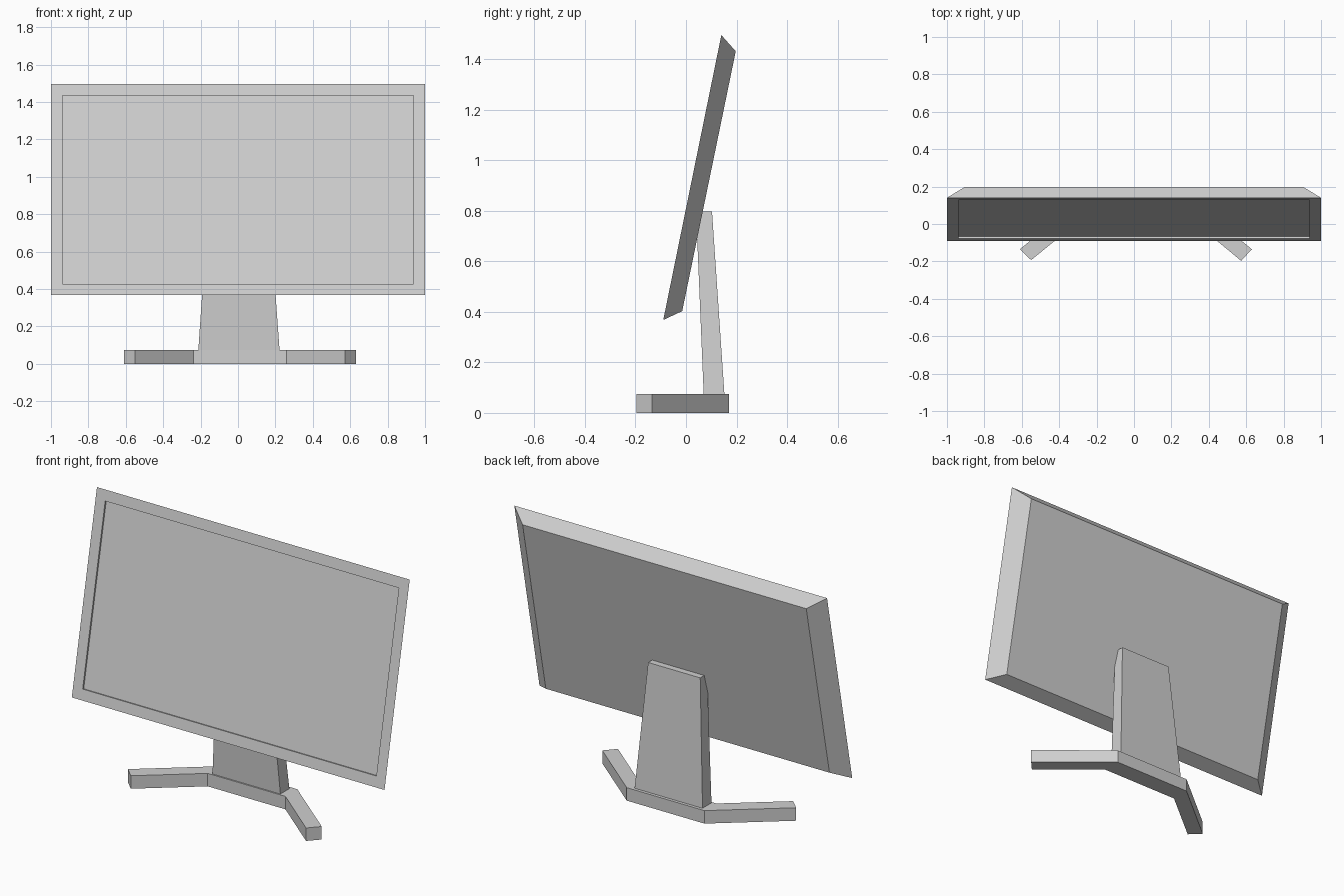
import bpy
import bmesh
from mathutils import Vector

# Remove the default cube
cube = bpy.data.objects.get("Cube")
if cube:
    bpy.data.objects.remove(cube, do_unlink=True)

# One plain grey for everything
grey = bpy.data.materials.new("light_grey")
grey.use_nodes = True
GREY = (0.63, 0.63, 0.63, 1)
grey.diffuse_color = GREY
grey.node_tree.nodes["Principled BSDF"].inputs["Base Color"].default_value = GREY


def loft(bm, ring_a, ring_b):
    """Solid between two matching outlines; returns the first cap."""
    a = [bm.verts.new(p) for p in ring_a]
    b = [bm.verts.new(p) for p in ring_b]
    cap = bm.faces.new(a)
    bm.faces.new(list(reversed(b)))
    for i in range(len(a)):
        j = (i + 1) % len(a)
        bm.faces.new((a[j], a[i], b[i], b[j]))
    bmesh.ops.recalc_face_normals(bm, faces=bm.faces)
    return cap


def finish(name, bm):
    mesh = bpy.data.meshes.new(name)
    bm.to_mesh(mesh)
    bm.free()
    mesh.materials.append(grey)
    obj = bpy.data.objects.new(name, mesh)
    bpy.context.collection.objects.link(obj)
    return obj


def panel_ring(half_width, low, high):
    """Rectangle from a low to a high (y, z) edge."""
    return [Vector((x, y, z)) for x, (y, z) in (
        (-half_width, low), (half_width, low),
        (half_width, high), (-half_width, high))]


# Tilted screen, tapering to the back, with a shallow recessed display
bm = bmesh.new()
front = loft(bm,
             panel_ring(1.0, (-0.09, 0.368), (0.14, 1.496)),
             panel_ring(0.907, (-0.015, 0.403), (0.197, 1.432)))
bmesh.ops.inset_region(bm, faces=[front], thickness=0.061, use_even_offset=True)
bmesh.ops.inset_region(bm, faces=[front], thickness=0.0, depth=-0.01)
finish("screen", bm)

# Neck, narrowing upward into the back of the screen
bm = bmesh.new()
loft(bm,
     [(-0.212, 0.07, 0.075), (0.222, 0.07, 0.075), (0.222, 0.152, 0.075), (-0.212, 0.152, 0.075)],
     [(-0.163, 0.04, 0.797), (0.17, 0.04, 0.797), (0.17, 0.103, 0.797), (-0.163, 0.103, 0.797)])
finish("neck", bm)

# Base: straight bar with a splayed foot at each end
outline = [(-0.237, 0.062), (-0.55, -0.193), (-0.61, -0.135), (-0.237, 0.17),
           (0.26, 0.17), (0.63, -0.135), (0.573, -0.197), (0.26, 0.062)]
bm = bmesh.new()
loft(bm, [(x, y, 0) for x, y in outline], [(x, y, 0.075) for x, y in outline])
finish("base", bm)
